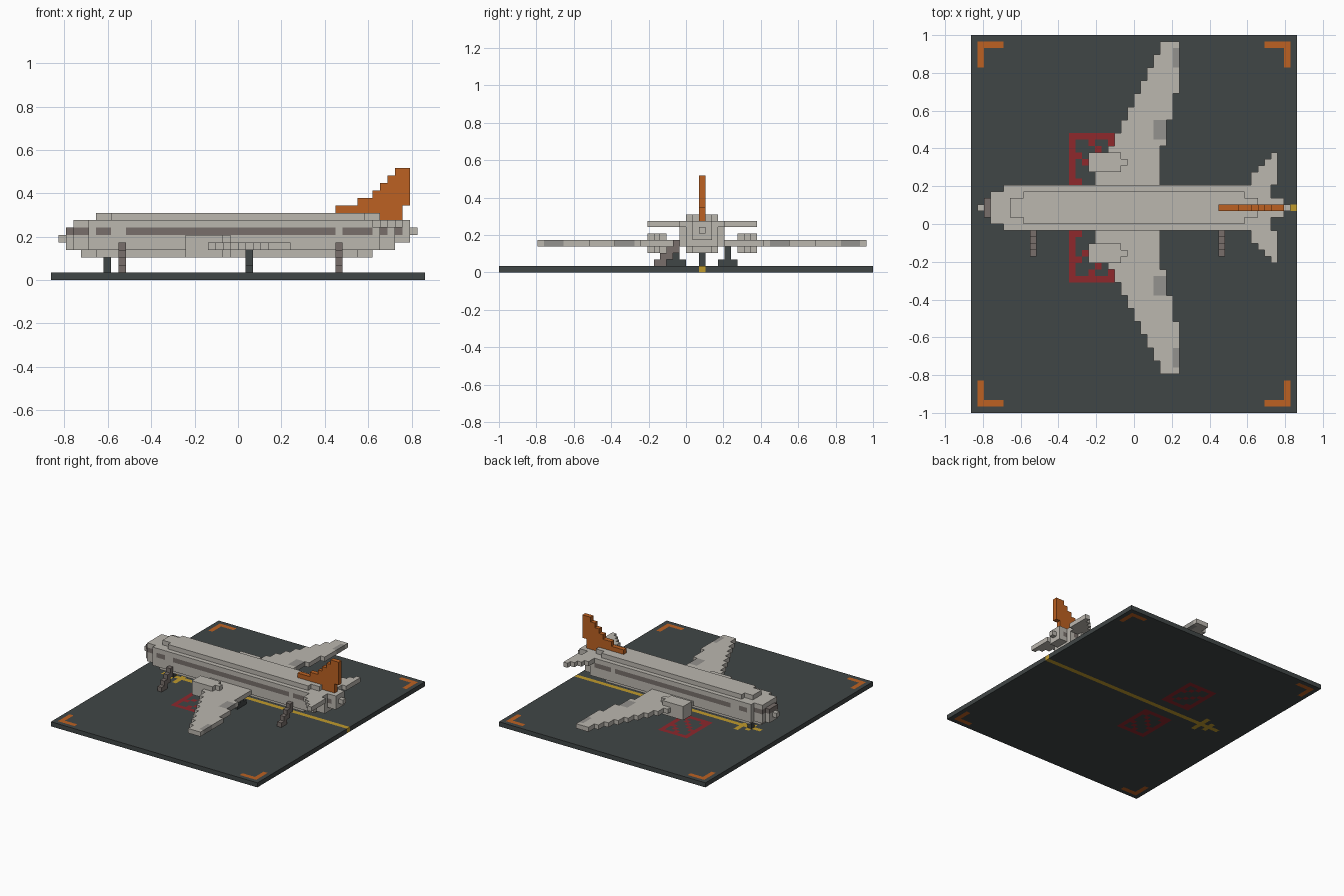
import bpy, bmesh
from mathutils import Vector

if "Cube" in bpy.data.objects:
    bpy.data.objects.remove(bpy.data.objects["Cube"], do_unlink=True)

NX, NY = 50, 58
V = 2 / NY            # block size
MID = 31              # aircraft centre row


def material(name, *rgb):
    lin = [(c / 255 / 12.92 if c < 11 else ((c / 255 + 0.055) / 1.055) ** 2.4) for c in rgb]
    m = bpy.data.materials.new(name)
    m.use_nodes = True
    m.diffuse_color = (*lin, 1)
    m.node_tree.nodes["Principled BSDF"].inputs["Base Color"].default_value = (*lin, 1)
    return m


SLATE = material("slate", 64, 70, 70)
HULL = material("light_grey", 187, 183, 175)
GLASS = material("warm_grey", 120, 111, 107)
FLAP = material("mid_grey", 148, 146, 142)
ORANGE = material("orange", 188, 97, 34)
YELLOW = material("yellow", 192, 155, 44)
RED = material("red", 142, 40, 44)


def build(name, cells):
    """Make one object from a dict of block position -> material, keeping outer faces only."""
    mats = list(dict.fromkeys(cells.values()))
    bm = bmesh.new()
    verts = {}

    def vert(p):
        if p not in verts:
            verts[p] = bm.verts.new(((p[0] - NX / 2) * V, (p[1] - NY / 2) * V, p[2] * V))
        return verts[p]

    for cell, mat in cells.items():
        for axis in range(3):
            for side in (0, 1):
                near = list(cell)
                near[axis] += 2 * side - 1
                if tuple(near) in cells:
                    continue
                corners = []
                for a, b in ((0, 0), (1, 0), (1, 1), (0, 1)):
                    p = list(cell)
                    p[axis] += side
                    p[(axis + 1) % 3] += a
                    p[(axis + 2) % 3] += b
                    corners.append(vert(tuple(p)))
                if not side:
                    corners.reverse()
                bm.faces.new(corners).material_index = mats.index(mat)
    # merge coplanar block faces of one colour
    bmesh.ops.dissolve_limit(bm, angle_limit=0.01, verts=bm.verts[:], edges=bm.edges[:],
                             delimit={'MATERIAL', 'NORMAL'})
    mesh = bpy.data.meshes.new(name)
    bm.to_mesh(mesh)
    bm.free()
    for m in mats:
        mesh.materials.append(m)
    obj = bpy.data.objects.new(name, mesh)
    bpy.context.collection.objects.link(obj)


def span(a, b):
    return range(a, b + 1)


# Ground slab with markings that run through its thickness
def ground_colour(i, j):
    ci, cj = min(i, NX - 1 - i), min(j, NY - 1 - j)
    if min(ci, cj) == 1 and max(ci, cj) <= 4:
        return ORANGE
    off = abs(j - MID)
    if (off == 0 and i >= 5) or (i == 9 and off <= 2) or (i == 7 and off <= 1):
        return YELLOW
    if 15 <= i <= 21 and 3 <= off <= 11:
        border = i in (15, 21) or off in (3, 11)
        if border or (i + off) % 4 == 0:
            return RED
    return SLATE


build("ground_slab", {(i, j, 0): ground_colour(i, j) for i in range(NX) for j in range(NY)})

# Fuselage: first block, last block and half width of each layer
LAYERS = {3: (4, 42, 2), 4: (2, 45, 3), 5: (1, 47, 3), 6: (2, 48, 3), 7: (3, 47, 3), 8: (6, 43, 2)}
TAPER = {1: 0, 2: 1, 3: 2, 4: 2, 44: 2, 45: 2, 46: 1, 47: 1, 48: 0}
WINDOWS = {*span(2, 4), *span(6, 7), *span(10, 37), *span(39, 42), 44, 46}
hull = {}
for k, (first, last, wide) in LAYERS.items():
    for i in span(first, last):
        half = min(wide, TAPER.get(i, 3))
        if k in (3, 8) and min(i - first, last - i) < 2:
            half = 1
        for off in span(-half, half):
            pane = k == 6 and i in WINDOWS and (abs(off) == half or i < 5)
            hull[i, MID + off, k] = GLASS if pane else HULL
build("fuselage", hull)

# Tail fin
FIN = {8: (44, 46), 9: (38, 46), 10: (41, 47), 11: (43, 47), 12: (44, 47), 13: (45, 47), 14: (46, 47)}
build("tail_fin", {(i, MID, k): ORANGE for k, ends in FIN.items() for i in span(*ends)})

# Mirrored parts
TAILPLANE = {2: (42, 45), 3: (42, 45), 4: (43, 46), 5: (43, 46), 6: (44, 46), 7: (45, 46), 8: (46, 46)}
for side, label in ((1, "rear"), (-1, "front")):
    wing = {}
    for off in span(4, 25):
        lead = 29 - (25 - off) // 2
        trail = 28 + sum(off >= step for step in (10, 14, 18))
        for i in span(lead, trail):
            flap = (off in span(11, 13) and i >= 28) or (off in span(22, 24) and i == 31)
            wing[i, MID + side * off, 4] = FLAP if flap else HULL
    build("wing_" + label, wing)

    build("engine_" + label, {(i, MID + side * off, k): HULL
                              for off in span(6, 8) for k in span(3, 5)
                              for i in span(18, 23 if off == 7 else 22)})

    build("tailplane_" + label, {(i, MID + side * off, 7): HULL
                                 for off, ends in TAILPLANE.items() for i in span(*ends)})

    gear = {(26, MID + side * 4, k): SLATE for k in span(1, 3)}
    gear.update({(26, MID + side * off, 1): SLATE for off in span(3, 5)})
    build("main_gear_" + label, gear)

build("nose_gear", {(7, MID, k): SLATE for k in (1, 2)})

# Boarding stairs climbing to the hull
for i, label in ((9, "nose"), (38, "tail")):
    stairs = {(i, 23 + step, k): GLASS for step in span(1, 4) for k in (step, max(1, step - 1))}
    build("stairs_" + label, stairs)
